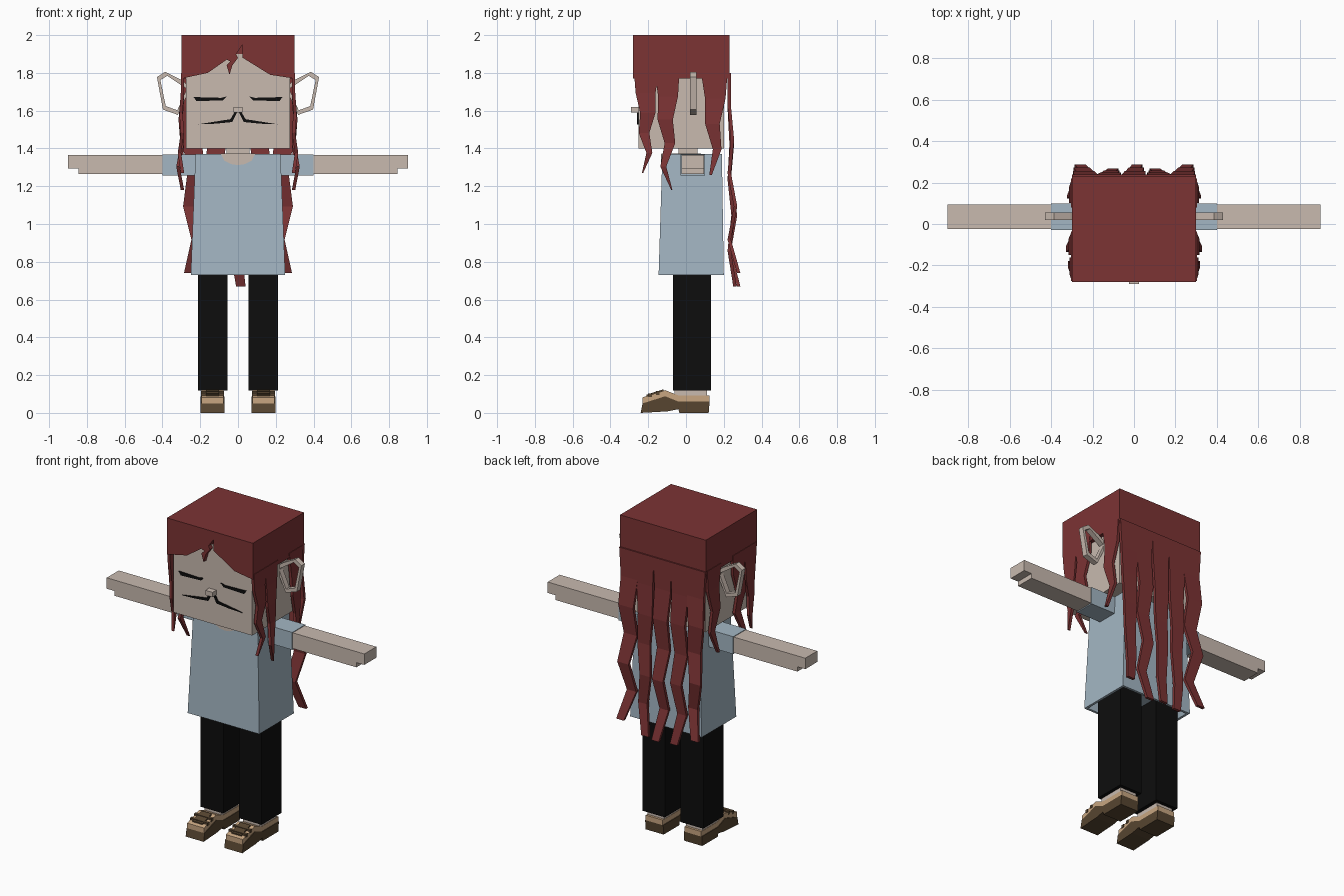
import bpy, bmesh
from mathutils import Vector

cube = bpy.data.objects.get("Cube")
if cube:
    bpy.data.objects.remove(cube, do_unlink=True)


def material(name, red, green, blue):
    mat = bpy.data.materials.new(name)
    mat.use_nodes = True
    mat.diffuse_color = (red, green, blue, 1)
    shader = mat.node_tree.nodes["Principled BSDF"]
    shader.inputs["Base Color"].default_value = mat.diffuse_color
    shader.inputs["Roughness"].default_value = .9
    return mat


HAIR = material("hair red", .2, .033, .034)
SKIN = material("pale skin", .58, .49, .43)
SHIRT = material("pale blue", .37, .47, .55)
BLACK = material("black", .004, .004, .004)
BROWN = material("dark brown", .095, .06, .03)
TAN = material("tan", .58, .38, .22)


def loft(name, rings, mat, mirrored=False, closed=False):
    """Skin a row of equal-sized rings, capping the ends unless closed."""
    bm = bmesh.new()
    loops = [[bm.verts.new(point) for point in ring] for ring in rings]
    following = loops[1:] + loops[:1] if closed else loops[1:]
    for lower, upper in zip(loops, following):
        for i in range(len(lower)):
            bm.faces.new((lower[i - 1], lower[i], upper[i], upper[i - 1]))
    if not closed:
        bm.faces.new(loops[0])
        bm.faces.new(loops[-1])
    bmesh.ops.recalc_face_normals(bm, faces=bm.faces)
    mesh = bpy.data.meshes.new(name)
    bm.to_mesh(mesh)
    bm.free()
    mesh.materials.append(mat)
    part = bpy.data.objects.new(name, mesh)
    bpy.context.collection.objects.link(part)
    if mirrored:
        mirror = part.modifiers.new("both sides", "MIRROR")
        mirror.use_mirror_merge = False
    return part


def rect(x_span, y_span, z):
    (left, right), (front, back) = x_span, y_span
    return [(left, front, z), (right, front, z), (right, back, z), (left, back, z)]


def box(name, x_span, y_span, z_span, mat, mirrored=False):
    return loft(name, [rect(x_span, y_span, z) for z in z_span], mat, mirrored)


def front_plate(name, outline, y_span, mat, mirrored=False):
    rings = [[(x, y, z) for x, z in outline] for y in y_span]
    return loft(name, rings, mat, mirrored)


def side_profile(name, outline, x_span, mat):
    rings = [[(x, y, z) for y, z in outline] for x in x_span]
    return loft(name, rings, mat, mirrored=True)


def lock(name, along, tip, width, sway, wave, bends, taper, on_side=False, mirrored=True):
    """Zigzag hair ribbon that narrows and swings more towards its tip."""
    top, thickness = 1.8, .018
    start = .285 if on_side else .22
    rings = []
    for k in range(bends + 1):
        t = k / bends
        centre = along + sway * t * (-1) ** k
        out = start + wave * t * (k % 2 == 0)
        half = width * (1 - taper * t) / 2
        ring = rect((centre - half, centre + half), (out, out + thickness), top + (tip - top) * t)
        rings.append([(y, x, z) for x, y, z in ring] if on_side else ring)
    return loft(name, rings, HAIR, mirrored)


def both(half):
    return (-half, half)


# Head, neck and nose
chin, brow, crown = 1.4, 1.77, 2
box("head", both(.275), (-.252, .2), (chin, 1.9), SKIN)
box("neck", both(.06), (-.04, .06), (1.33, chin + .02), SKIN)
box("nose", both(.025), (-.29, -.25), (1.59, 1.62), SKIN)

# Hair cap and cut fringe
box("hair_cap", both(.3), (-.245, .23), (brow, crown), HAIR)
fringe = [(-.3, crown), (-.3, brow), (-.16, 1.8), (-.06, 1.87), (-.04, 1.86),
          (-.06, 1.84), (-.045, 1.79), (-.03, 1.84), (0, 1.88), (-.01, 1.9),
          (.025, 1.95), (.025, 1.88), (.17, 1.79), (.3, brow), (.3, crown)]
front_plate("fringe", fringe, (-.28, -.245), HAIR)

# Locks framing the face and ears
lock("front_locks", -.21, 1.27, .13, .02, .02, 5, .95, on_side=True)
lock("middle_locks", -.1, 1.18, .13, -.025, .03, 5, .95, on_side=True)
lock("rear_locks", .15, 1.26, .14, -.02, .02, 4, .9, on_side=True)

# Long locks down the back
lock("outer_back_locks", .235, .74, .13, .025, .05, 6, .6)
lock("inner_back_locks", .12, .67, .125, -.02, .03, 6, .6)
lock("centre_back_lock", 0, .67, .125, .015, .05, 6, .6, mirrored=False)

# Shirt with a hollow hem
hem, shoulder = .73, 1.37
loft("shirt", [rect(both(.21), (-.12, .17), hem + .06),
               rect(both(.235), (-.13, .185), hem),
               rect(both(.25), (-.145, .2), hem),
               rect(both(.225), (-.125, .19), shoulder)], SHIRT)
box("sleeves", (.2, .4), (-.03, .1), (1.258, shoulder - .002), SHIRT, mirrored=True)

# Scooped neckline
scoop = [(.09 * x, shoulder - .058 * (1 - x * x) ** .5)
         for x in (-1, -.8, -.4, 0, .4, .8, 1)]
front_plate("neckline", scoop, (-.132, -.124), SKIN)
box("neck_opening", both(.09), (-.13, .08), (shoulder - .003, shoulder + .003), SKIN)

# Arms and stepped hands
box("arms", (.39, .845), (-.025, .095), (1.265, 1.364), SKIN, mirrored=True)
box("hands", (.845, .9), (-.025, .095), (1.295, 1.364), SKIN, mirrored=True)

# Ears, angular hoops
hoop = [(.26, 1.72), (.31, 1.755), (.38, 1.795), (.42, 1.77), (.39, 1.615), (.32, 1.59)]
middle = Vector((.33, 0, 1.69))
rings = []
for x, z in hoop:
    point = Vector((x, 0, z))
    rim = (point - middle).normalized() * .012
    inner, outer = point - rim, point + rim
    rings.append([(p.x, y, p.z) for p, y in
                  ((inner, .02), (outer, .02), (outer, .055), (inner, .055))])
loft("ears", rings, SKIN, mirrored=True, closed=True)

# Closed eyes and moustache
eye = [(.06, 1.675), (.08, 1.655), (.22, 1.65), (.235, 1.672), (.09, 1.668)]
front_plate("eyes", eye, (-.258, -.25), BLACK, mirrored=True)
moustache = [(.005, 1.59), (.02, 1.59), (.04, 1.555), (.21, 1.528),
             (.12, 1.531), (.03, 1.54), (.015, 1.57)]
front_plate("moustache", moustache, (-.259, -.25), BLACK, mirrored=True)

# Trouser legs and ankles
box("legs", (.055, .213), (-.068, .132), (.118, hem + .08), BLACK, mirrored=True)
box("ankles", (.078, .192), (-.06, .11), (.08, .125), SKIN, mirrored=True)

# Shoes: the upper follows the top line of the sole
seam = [(-.23, .05), (-.11, .088), (-.04, .06), (.125, .06)]
ground = [(.12, 0), (-.035, 0), (-.04, .02), (-.1, .008), (-.24, 0)]
raised = [(y, z + .032) for y, z in reversed(seam)]
side_profile("shoe_soles", seam + ground, (.072, .198), BROWN)
side_profile("shoe_uppers", seam + raised, (.076, .194), TAN)

# Shoe tongues and straps on the sloping toe
tongue = [(y, z + lift) for y, z, lift in
          ((-.21, .056, 0), (-.21, .056, .04), (-.12, .085, .04), (-.12, .085, 0))]
side_profile("shoe_tongues", tongue, (.1, .17), BROWN)
for label, y in (("lower", -.19), ("upper", -.15)):
    z = .14 + y * .3
    box(label + "_shoe_straps", (.074, .196), (y - .01, y + .01), (z, z + .02), BROWN, mirrored=True)
